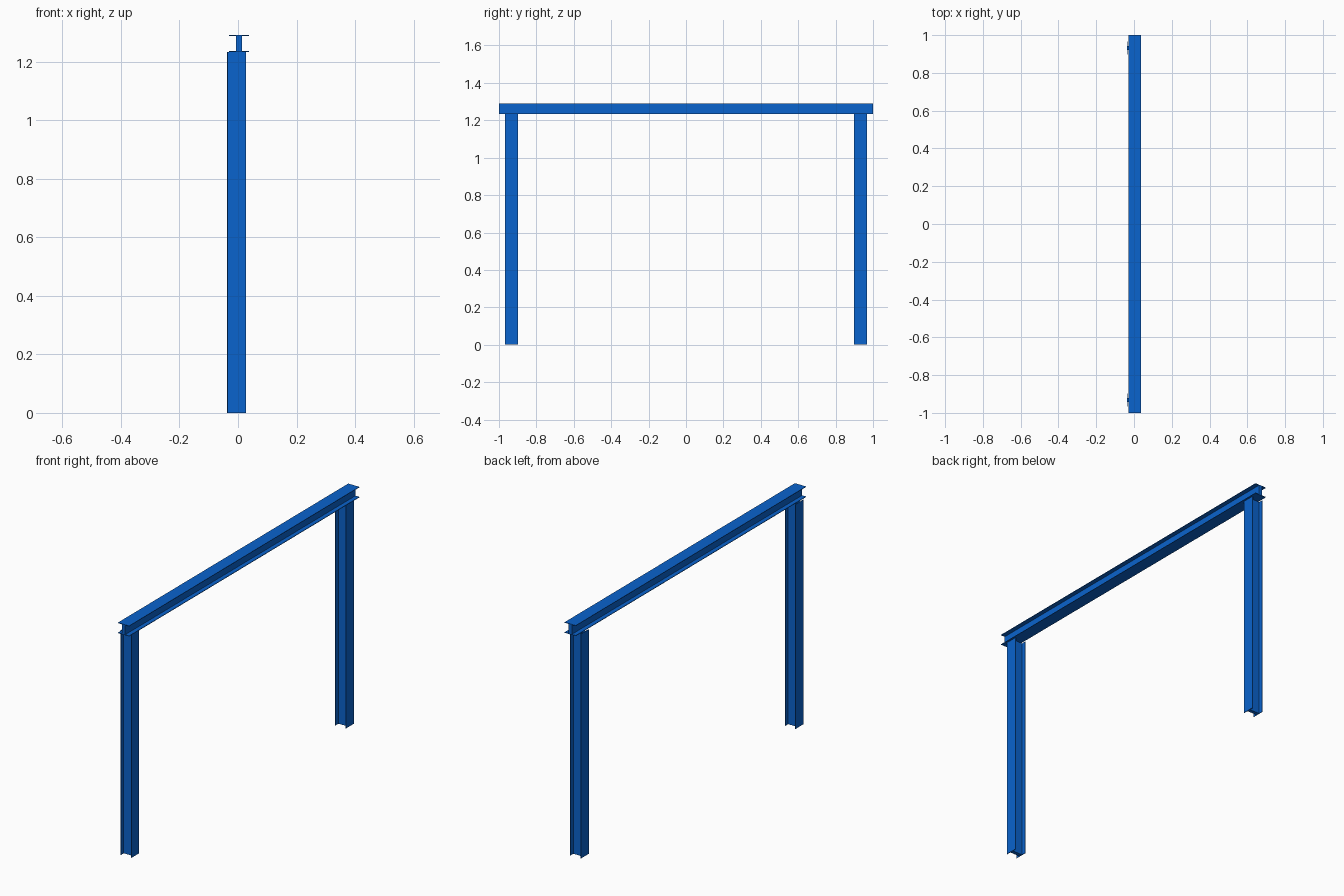
import bpy
import bmesh
from mathutils import Matrix, Vector

cube = bpy.data.objects.get("Cube")
if cube:
    bpy.data.objects.remove(cube, do_unlink=True)

blue = bpy.data.materials.new("steel blue")
blue.use_nodes = True
colour = (0.003, 0.125, 0.61, 1)
blue.diffuse_color = colour
blue.node_tree.nodes["Principled BSDF"].inputs["Base Color"].default_value = colour


def i_section(name, start, length, width, depth, flange, web, across, up, along):
    """Extrude an I profile; its flanges are spread on 'across', stacked on 'up'."""
    w, d, t = width / 2, depth / 2, web / 2
    inner = d - flange
    half = [(w, -d), (w, -inner), (t, -inner), (t, inner), (w, inner), (w, d)]
    outline = half + [(-u, v) for u, v in reversed(half)]
    across, up, along = Vector(across), Vector(up), Vector(along)
    bm = bmesh.new()
    verts = [bm.verts.new(Vector(start) + across * u + up * v) for u, v in outline]
    face = bm.faces.new(verts)
    grown = bmesh.ops.extrude_face_region(bm, geom=[face], use_keep_orig=True)
    moved = [g for g in grown["geom"] if isinstance(g, bmesh.types.BMVert)]
    bmesh.ops.translate(bm, verts=moved, vec=along * length)
    bmesh.ops.recalc_face_normals(bm, faces=bm.faces)
    mesh = bpy.data.meshes.new(name)
    bm.to_mesh(mesh)
    bm.free()
    mesh.materials.append(blue)
    obj = bpy.data.objects.new(name, mesh)
    bpy.context.collection.objects.link(obj)
    return obj


X, Y, Z = Matrix.Identity(3)
FLANGE, WEB = 0.003, 0.02
POST_TOP, BEAM_TOP = 1.233, 1.291

# Crossbeam: level flanges joined by an upright web
i_section("crossbeam", (0.004, -1, (POST_TOP + BEAM_TOP) / 2), 2,
          0.068, BEAM_TOP - POST_TOP, FLANGE, WEB, X, Z, Y)

# Posts: flanges face sideways, web runs across between them
for name, y in (("front_post", -0.932), ("back_post", 0.932)):
    i_section(name, (-0.005, y, 0), POST_TOP, 0.069, 0.066, FLANGE, WEB, Y, X, Z)
